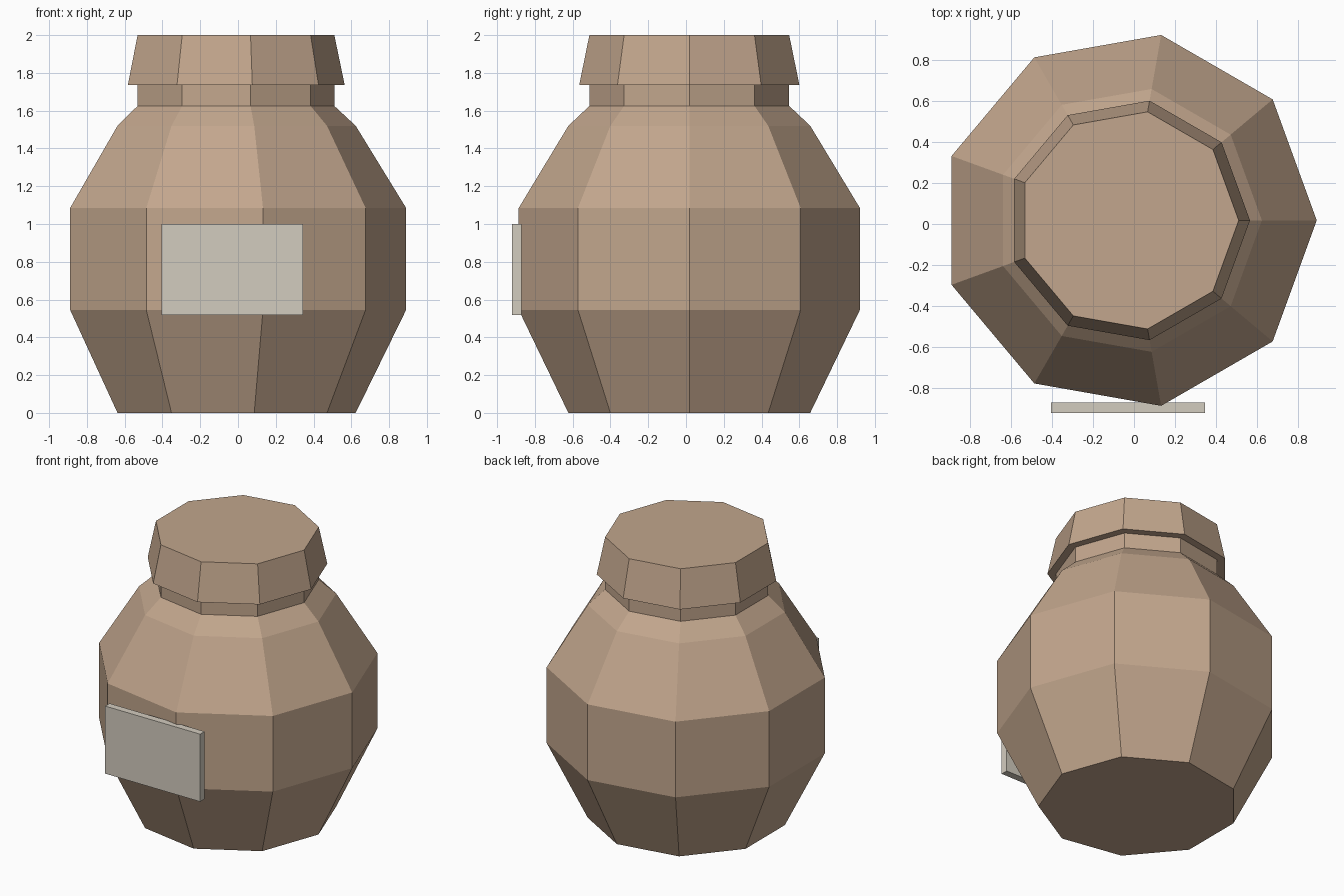
import bpy
import bmesh
import math

cube = bpy.data.objects.get("Cube")
if cube:
    bpy.data.objects.remove(cube, do_unlink=True)

SIDES = 9
CENTRE = (-0.027, 0.0175)


def material(name, rgb):
    mat = bpy.data.materials.new(name)
    mat.use_nodes = True
    mat.diffuse_color = (*rgb, 1)
    mat.node_tree.nodes["Principled BSDF"].inputs["Base Color"].default_value = (*rgb, 1)
    return mat


def add_object(name, bm, mat):
    bmesh.ops.recalc_face_normals(bm, faces=bm.faces)
    mesh = bpy.data.meshes.new(name)
    bm.to_mesh(mesh)
    bm.free()
    mesh.materials.append(mat)
    obj = bpy.data.objects.new(name, mesh)
    bpy.context.collection.objects.link(obj)
    return obj


def lathe(name, profile, mat):
    """Nine-sided solid from (radius, height) pairs, capped at both ends."""
    bm = bmesh.new()
    rings = []
    for radius, z in profile:
        angles = [math.tau * i / SIDES for i in range(SIDES)]
        rings.append([bm.verts.new((CENTRE[0] + radius * math.cos(a),
                                    CENTRE[1] + radius * math.sin(a), z)) for a in angles])
    for low, high in zip(rings, rings[1:]):
        for i in range(SIDES):
            j = (i + 1) % SIDES
            bm.faces.new((low[i], low[j], high[j], high[i]))
    bm.faces.new(rings[0])
    bm.faces.new(rings[-1])
    return add_object(name, bm, mat)


def box(name, low, high, mat):
    bm = bmesh.new()
    bmesh.ops.create_cube(bm, size=1)
    for v in bm.verts:
        v.co = [(a + b) / 2 + c * (b - a) for a, b, c in zip(low, high, v.co)]
    return add_object(name, bm, mat)


clay = material("clay brown", (0.539, 0.381, 0.266))
paper = material("pale grey paper", (0.651, 0.604, 0.521))

# Jar body with its short neck
lathe("jar_body", [(0.65, 0), (0.917, 0.545), (0.917, 1.085), (0.65, 1.52),
                   (0.537, 1.625), (0.537, 1.735)], clay)

# Tapered lid overhanging the neck
lathe("lid", [(0.592, 1.735), (0.537, 2.0)], clay)

# Flat label on the front
box("label", (-0.405, -0.92, 0.518), (0.345, -0.87, 1.0), paper)
